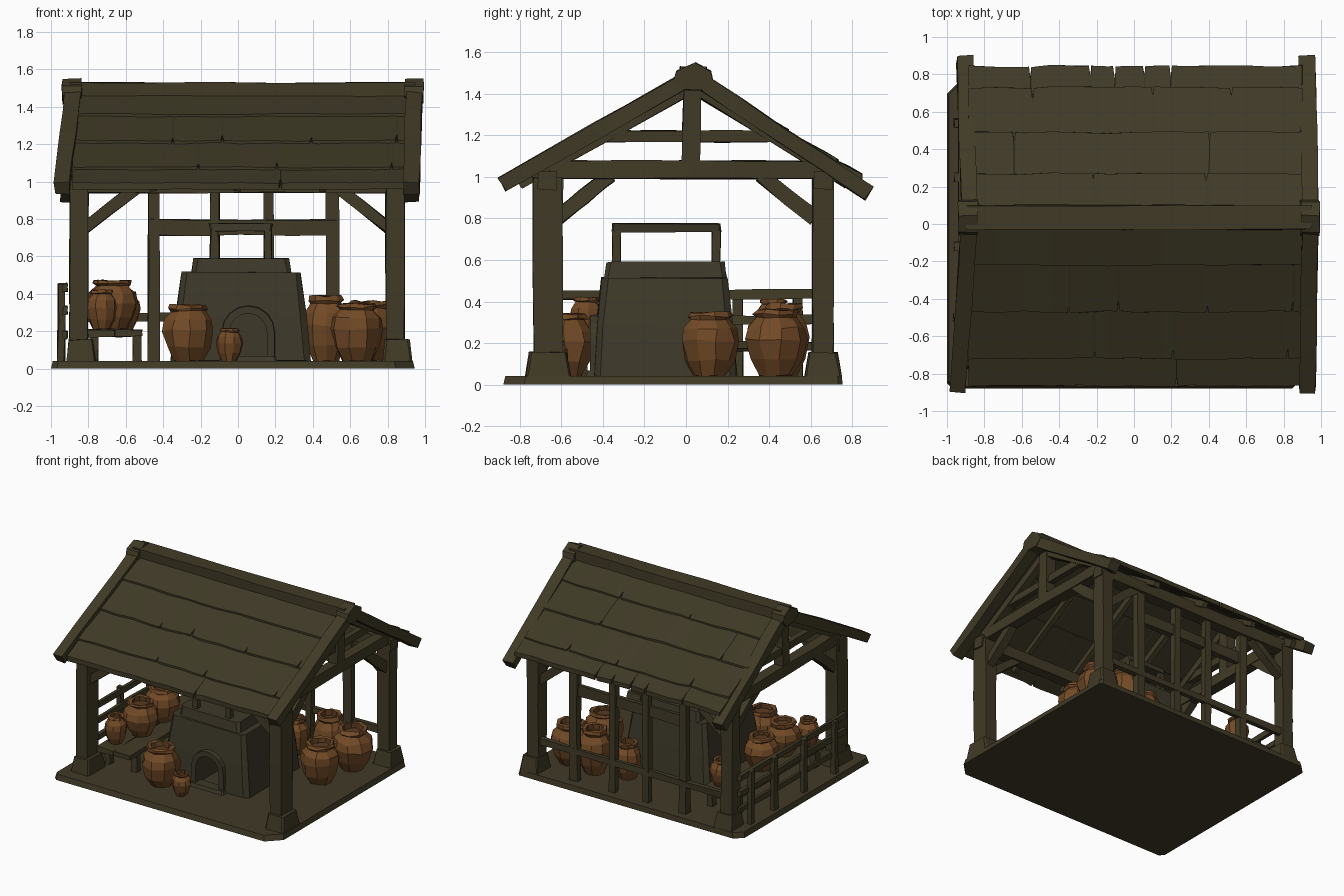
import bpy, bmesh, math, random
from mathutils import Vector

if "Cube" in bpy.data.objects:
    bpy.data.objects.remove(bpy.data.objects["Cube"])

random.seed(4)


def material(name, rgb):
    m = bpy.data.materials.new(name)
    m.diffuse_color = (*rgb, 1)
    m.use_nodes = True
    m.node_tree.nodes["Principled BSDF"].inputs["Base Color"].default_value = m.diffuse_color
    return m


WOOD = material("dark timber", (0.052, 0.042, 0.019))
ROOF = material("roof boards", (0.049, 0.041, 0.019))
STONE = material("kiln stone", (0.047, 0.040, 0.022))
CLAY = material("fired clay", (0.170, 0.069, 0.020))
CLAY_DARK = material("shaded clay", (0.100, 0.042, 0.014))


def finish(name, bm, mat):
    bmesh.ops.recalc_face_normals(bm, faces=bm.faces)
    mesh = bpy.data.meshes.new(name)
    bm.to_mesh(mesh)
    bm.free()
    mesh.materials.append(mat)
    ob = bpy.data.objects.new(name, mesh)
    bpy.context.collection.objects.link(ob)
    return ob


def loft(name, rings, mat, jitter=0.0):
    """Skin closed rings of points and cap both ends."""
    bm = bmesh.new()
    loops = [[bm.verts.new([c + random.uniform(-jitter, jitter) for c in p]) for p in r] for r in rings]
    n = len(rings[0])
    for a, b in zip(loops, loops[1:]):
        for i in range(n):
            bm.faces.new((a[i], a[(i + 1) % n], b[(i + 1) % n], b[i]))
    bm.faces.new(loops[0])
    bm.faces.new(loops[-1])
    return finish(name, bm, mat)


def beam(name, p, q, w, h, mat=WOOD, jitter=0.005, steps=2):
    """Hand-hewn square timber from p to q."""
    p, q = Vector(p), Vector(q)
    d = (q - p).normalized()
    side = d.cross(Vector((0, 0, 1)) if abs(d.z) < 0.95 else Vector((0, 1, 0))).normalized()
    up = side.cross(d)
    rings = []
    for k in range(steps + 1):
        c = p.lerp(q, k / steps)
        rings.append([c + side * w / 2 * a + up * h / 2 * b for a, b in ((-1, -1), (1, -1), (1, 1), (-1, 1))])
    return loft(name, rings, mat, jitter)


def rect(x0, x1, y0, y1, z, cuts=(0.01,) * 4):
    """Rectangle outline with clipped corners: front left, front right, back right, back left."""
    a, b, c, d = cuts
    return [(x0 + a, y0, z), (x1 - b, y0, z), (x1, y0 + b, z), (x1, y1 - c, z),
            (x1 - c, y1, z), (x0 + d, y1, z), (x0, y1 - d, z), (x0, y0 + a, z)]


# Floor slab
CORNERS = (0.03, 0.1, 0.02, 0.06)
loft("floor", [rect(-1, 0.945, -0.88, 0.755, 0, CORNERS), rect(-0.99, 0.935, -0.87, 0.75, 0.042, CORNERS)], WOOD)

# Corner posts, footings and knee braces
for x, sx in ((-0.85, 1), (0.84, -1)):
    for y, sy in ((-0.665, 1), (0.66, -1)):
        depth, half = (0.14, 0.11) if y < 0 else (0.1, 0.088)
        beam("corner_post", (x, y, 0.1), (x, y, 1.0), 0.1, depth)
        fx = x + 0.012
        loft("post_footing", [rect(fx - .077, fx + .077, y - half, y + half, .04),
                              rect(fx - .064, fx + .064, y - half + .02, y + half - .02, .155)], WOOD, 0.004)
        beam("long_brace", (x + sx * .03, y, 0.75), (x + sx * .31, y, 0.97), 0.06, 0.06)
        beam("cross_brace", (x, y + sy * .04, 0.8), (x, y + sy * .3, 1.01), 0.06, 0.07)

# Top plates
for y in (-0.665, 0.66):
    beam("top_plate", (-0.9, y, 0.985), (0.9, y, 0.985), 0.09, 0.09, steps=5)

# Gable trusses
RY = 0.035
for x in (-0.85, 0.84):
    beam("tie_beam", (x, -0.66, 1.035), (x, 0.7, 1.035), 0.08, 0.085, steps=4)
    beam("collar_beam", (x, -0.4, 1.195), (x, 0.45, 1.195), 0.05, 0.055, steps=3)
    beam("king_post", (x, 0.025, 1.06), (x, 0.03, 1.46), 0.08, 0.085)
    for ye, ze in ((-0.74, 1.0), (0.78, 0.97)):
        beam("truss_rafter", (x, RY, 1.43), (x, ye, ze), 0.06, 0.05)

# Bargeboards over the gable edges
for xr, xf, xb in ((-0.88, -0.94, -0.905), (0.945, 0.925, 0.925)):
    beam("bargeboard", (xr, RY, 1.485), (xf, -0.885, 0.965), 0.085, 0.075, steps=4)
    beam("bargeboard", (xr, RY, 1.485), (xb, 0.88, 0.92), 0.085, 0.075, steps=4)

# Ridge beam with heavier end blocks
beam("ridge_beam", (-0.9, RY, 1.49), (0.95, RY, 1.49), 0.13, 0.08, jitter=0.004, steps=5)
for x0, x1 in ((-0.94, -0.835), (0.89, 0.99)):
    hexa = [(RY + .095, 1.46), (RY + .085, 1.51), (RY + .01, 1.55), (RY - .08, 1.51),
            (RY - .095, 1.46), (RY - .05, 1.42), (RY + .05, 1.415)]
    loft("ridge_end", [[(x, y, z) for y, z in hexa] for x in (x0, x1)], WOOD, 0.004)


# Long overlapping roof courses with a few splits in the lower edge
def roof_course(d0, d1, s, slope):
    def pt(x, d, lift):
        return (x, RY + s * d, 1.495 - slope * d + lift)
    stations = []
    for k in range(13):
        x = -0.885 + 1.785 * k / 12
        edge = d1 + random.uniform(-0.005, 0.006)
        stations.append((x, edge))
        if 0 < k < 12 and random.random() < 0.28:
            x += random.uniform(0.03, 0.1)
            stations += [(x - 0.007, edge), (x, edge - random.uniform(.03, .07)), (x + 0.007, edge)]
    rings = []
    for x, e in stations:
        rings.append([pt(x, d0, -0.03), pt(x, e, -0.024), pt(x, e, 0.012), pt(x, d0, -0.004)])
    loft("roof_course", rings, ROOF, 0.002)


for s, slope, stops in ((-1, 0.57, (0, .255, .505, .755, .9)), (1, 0.605, (0, .235, .455, .695, .81))):
    for d0, d1 in zip(stops, stops[1:]):
        roof_course(max(0, d0 - 0.04), d1, s, slope)

# Common rafters below the boards
for x in (-0.45, 0.0, 0.45):
    for ye, slope in ((-0.8, .57), (0.8, .605)):
        beam("rafter", (x, RY, 1.44), (x, ye, 1.44 - slope * abs(ye - RY)), 0.04, 0.04)

# Open back wall frame
for x, w in ((-0.45, .06), (-0.125, .05), (0.165, .05), (0.505, .07)):
    beam("wall_stud", (x, 0.66, 0.03), (x, 0.66, 0.98), w, 0.05)
beam("upper_rail", (-0.47, 0.65, 0.755), (0.53, 0.65, 0.755), 0.04, 0.085, steps=4)
beam("lower_rail", (-0.83, 0.67, 0.275), (0.82, 0.67, 0.275), 0.035, 0.05, steps=5)

# Left side fence
for z in (0.18, 0.31, 0.43):
    beam("fence_rail", (-0.925, -0.66, z), (-0.925, 0.66, z + 0.005), 0.025, 0.042, steps=4)
for y in (-0.5, -0.12, 0.25, 0.54):
    beam("fence_post", (-0.945, y, 0.03), (-0.945, y, 0.455), 0.035, 0.045)

# Kiln body and stepped top
kiln = loft("kiln", [rect(-.36, .385, -.445, .245, .04, (.03,) * 4), rect(-.335, .365, -.43, .225, .28, (.03,) * 4),
                     rect(-.305, .335, -.405, .2, .515, (.03,) * 4)], STONE, 0.005)
loft("kiln_collar", [rect(-.25, .285, -.395, .195, .51, (.02,) * 4),
                     rect(-.235, .27, -.38, .185, .592, (.02,) * 4)], STONE, 0.004)


def arch(r, y, z0=0.055, cx=0.055, cz=0.195, n=8):
    pts = [(cx + r * math.cos(math.pi * k / n), y, cz + r * math.sin(math.pi * k / n)) for k in range(n + 1)]
    return [(cx + r, y, z0)] + pts + [(cx - r, y, z0)]


# Fire opening cut into the kiln, with its arch surround and sill
cutter = loft("opening_cutter", [arch(0.1, -0.7), arch(0.1, -0.15)], STONE)
cutter.hide_render = True
cutter.hide_viewport = True
cut = kiln.modifiers.new("opening", "BOOLEAN")
cut.operation = "DIFFERENCE"
cut.object = cutter
bm = bmesh.new()
rows = [[bm.verts.new(p) for p in arch(r, y)] for r, y in
        ((0.145, -0.40), (0.14, -0.462), (0.1, -0.462), (0.1, -0.40))]
for a, b in zip(rows, rows[1:]):
    for i in range(len(a) - 1):
        bm.faces.new((a[i], a[i + 1], b[i + 1], b[i]))
for end in (0, -1):
    bm.faces.new([r[end] for r in rows])
finish("opening_arch", bm, STONE)
loft("opening_sill", [rect(-.1, .21, -.49, -.4, .04), rect(-.09, .2, -.48, -.4, .068)], STONE)

# Raised cover on four legs
for x in (-0.125, 0.16):
    for y in (-0.335, 0.145):
        beam("cover_leg", (x, y, 0.58), (x, y, 0.74), 0.04, 0.04, jitter=0.003)
loft("kiln_cover", [rect(-.15, .18, -.36, .17, .735), rect(-.155, .185, -.355, .165, .775)], STONE, 0.003)

# Bench
for x in (-0.73, -0.585):
    beam("bench_plank", (x, -0.61, 0.19), (x, 0.55, 0.19), 0.142, 0.04, steps=3)
for y in (-0.5, 0.0, 0.45):
    for x in (-0.77, -0.54):
        beam("bench_leg", (x, y, 0.04), (x, y, 0.18), 0.045, 0.05, jitter=0.003)

# Clay jars
PROFILE = ((.55, 0), (.84, .25), (1, .55), (.92, .74), (.64, .89),
           (.74, .93), (.7, 1), (.52, 1), (.48, .88))


def jar(x, y, z, r, h, sides=9):
    turn = random.uniform(0, 1)
    rings = [[(x + r * k * math.cos(turn + math.tau * i / sides), y + r * k * math.sin(turn + math.tau * i / sides),
               z + h * t) for i in range(sides)] for k, t in PROFILE]
    ob = loft("clay_jar", rings, CLAY, 0.05 * r)
    ob.data.materials.append(CLAY_DARK)
    # Inside of the mouth
    faces = list(ob.data.polygons)
    for f in faces[-sides - 2:-2] + faces[-1:]:
        f.material_index = 1


for spec in ((-.268, -.575, .04, .14, .3), (-.045, -.64, .04, .073, .175), (.635, .115, .04, .143, .31),
             (.7, .43, .04, .15, .32), (.47, .47, .04, .125, .35), (.22, .41, .04, .1, .28),
             (-.73, -.48, .21, .085, .21), (-.665, -.26, .21, .13, .26), (-.68, .03, .21, .13, .26),
             (-.61, .42, .21, .09, .2)):
    jar(*spec)
